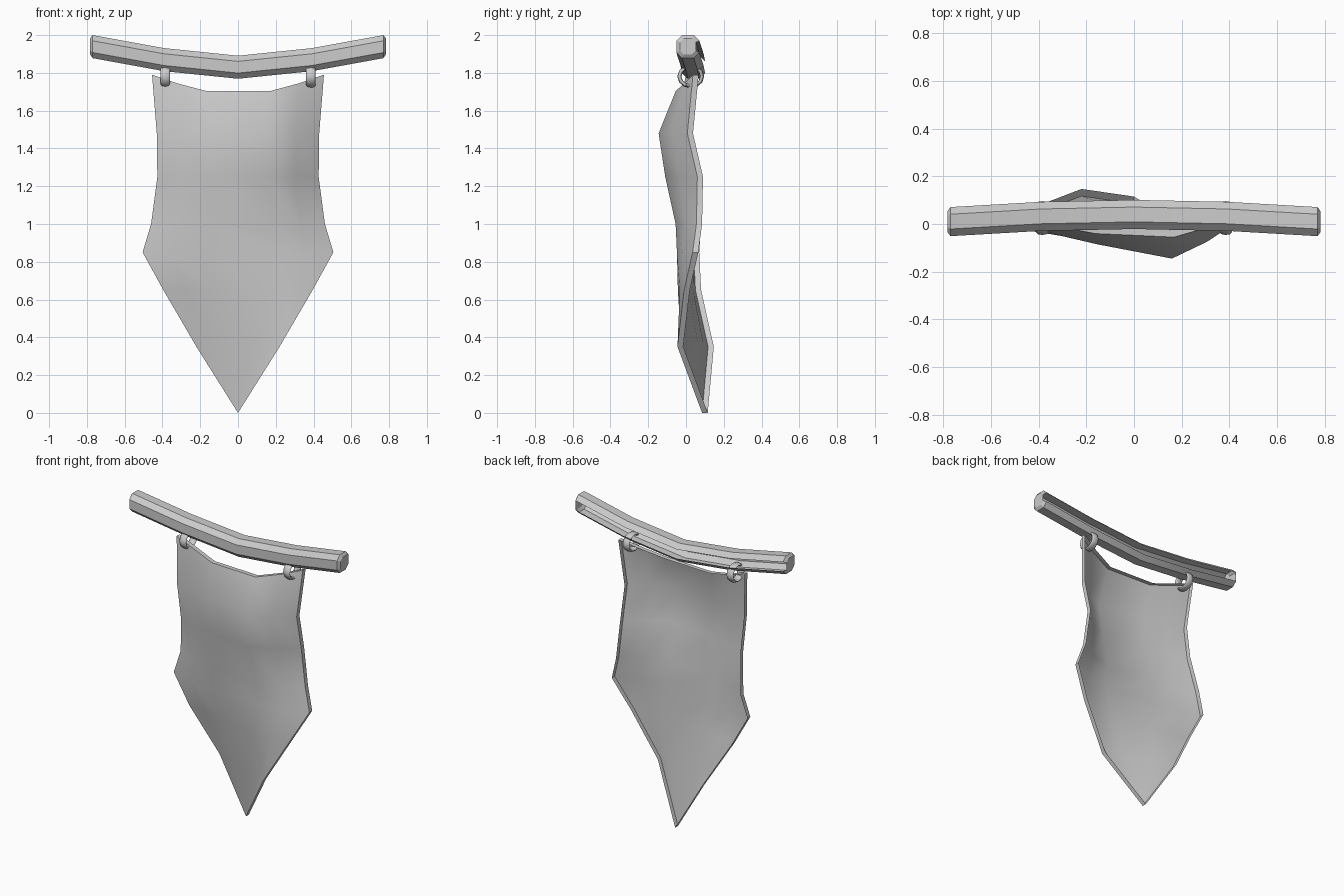
import bpy, bmesh, math

if "Cube" in bpy.data.objects:
    bpy.data.objects.remove(bpy.data.objects["Cube"])


def finish(name, bm, angle):
    mesh = bpy.data.meshes.new(name)
    bm.to_mesh(mesh)
    bm.free()
    obj = bpy.data.objects.new(name, mesh)
    bpy.context.collection.objects.link(obj)
    bpy.ops.object.select_all(action='DESELECT')
    obj.select_set(True)
    bpy.context.view_layer.objects.active = obj
    bpy.ops.object.shade_smooth_by_angle(angle=math.radians(angle))
    return obj


# Bent chamfered pole, open along the back: x, y, z, section scale
half = [(0.39, 0.032, 1.87, 1), (0.77, 0.01, 1.939, 1), (0.783, 0.01, 1.94, 0.7)]
path = [(-x, y, z, s) for x, y, z, s in reversed(half)] + [(0, 0.04, 1.83, 1)] + half
r, c = 0.061, 0.031
section = [(r, c), (c, r), (-c, r), (-r, c), (-r, -c), (-c, -r), (c, -r), (r, -c)]
bm = bmesh.new()
loops = [[bm.verts.new((x, y + dy * s, z + dz * s)) for dy, dz in section]
         for x, y, z, s in path]
for a, b in zip(loops, loops[1:]):
    for k in range(7):          # the eighth, rear-facing side stays open
        bm.faces.new((a[k], a[k + 1], b[k + 1], b[k]))
bm.faces.new(loops[0])
bm.faces.new(loops[-1])
bmesh.ops.recalc_face_normals(bm, faces=bm.faces)
if next(f for f in bm.faces if f.calc_center_median().y < -0.02).normal.y > 0:
    bmesh.ops.reverse_faces(bm, faces=bm.faces)
finish("pole", bm, 20)

# Hanging rings, flattened into oval bands
for side, x in (("left", -0.385), ("right", 0.385)):
    bpy.ops.mesh.primitive_torus_add(
        major_segments=12, minor_segments=8, major_radius=0.06, minor_radius=0.011,
        location=(x, 0.025, 1.781), rotation=(0, math.pi / 2, 0))
    ring = bpy.context.object
    ring.name = side + "_ring"
    ring.scale = (0.87, 1, 2.3)
    bpy.ops.object.shade_smooth_by_angle(angle=math.radians(50))

# Banner cloth: each row has height, half width and depth across the columns
columns = (-1, -0.71, -0.36, 0.37, 0.71, 1)
sag = (0, -0.045, -0.087, -0.087, -0.045, 0)
rows = [
    (1.79, 0.455, (0.0, -0.01, -0.04, -0.055, -0.01, 0.037)),
    (1.48, 0.430, (-0.03, -0.05, -0.085, -0.145, -0.075, 0.007)),
    (1.25, 0.427, (0.005, -0.035, -0.065, -0.11, -0.035, 0.06)),
    (1.00, 0.460, (0.05, 0.0, -0.035, -0.055, 0.0, 0.055)),
    (0.85, 0.505, (0.04, 0.01, -0.015, -0.048, -0.02, 0.035)),
    (0.65, 0.395, (0.05, 0.038, 0.015, -0.043, -0.033, -0.01)),
    (0.35, 0.220, (0.117, 0.095, 0.065, 0.0, -0.025, -0.045)),
]
bm = bmesh.new()
grid = []
for i, (z, w, depths) in enumerate(rows):
    grid.append([bm.verts.new((u * w, y, z + (s if i == 0 else 0)))
                 for u, s, y in zip(columns, sag, depths)])
for top, low in zip(grid, grid[1:]):
    for j in range(5):
        bm.faces.new((top[j], low[j], low[j + 1], top[j + 1]))
tip = bm.verts.new((0, 0.085, 0))
for j in range(5):
    bm.faces.new((grid[-1][j], tip, grid[-1][j + 1]))

# Turned-back rim around the cloth, with the back left open
border = [e for e in bm.edges if e.is_boundary]
new = bmesh.ops.extrude_edge_only(bm, edges=border)["geom"]
bmesh.ops.translate(bm, verts=[v for v in new if isinstance(v, bmesh.types.BMVert)],
                    vec=(0, 0.03, 0))
bmesh.ops.recalc_face_normals(bm, faces=bm.faces)
bm.faces.ensure_lookup_table()
if bm.faces[0].normal.y > 0:
    bmesh.ops.reverse_faces(bm, faces=bm.faces)
finish("banner_cloth", bm, 45)
